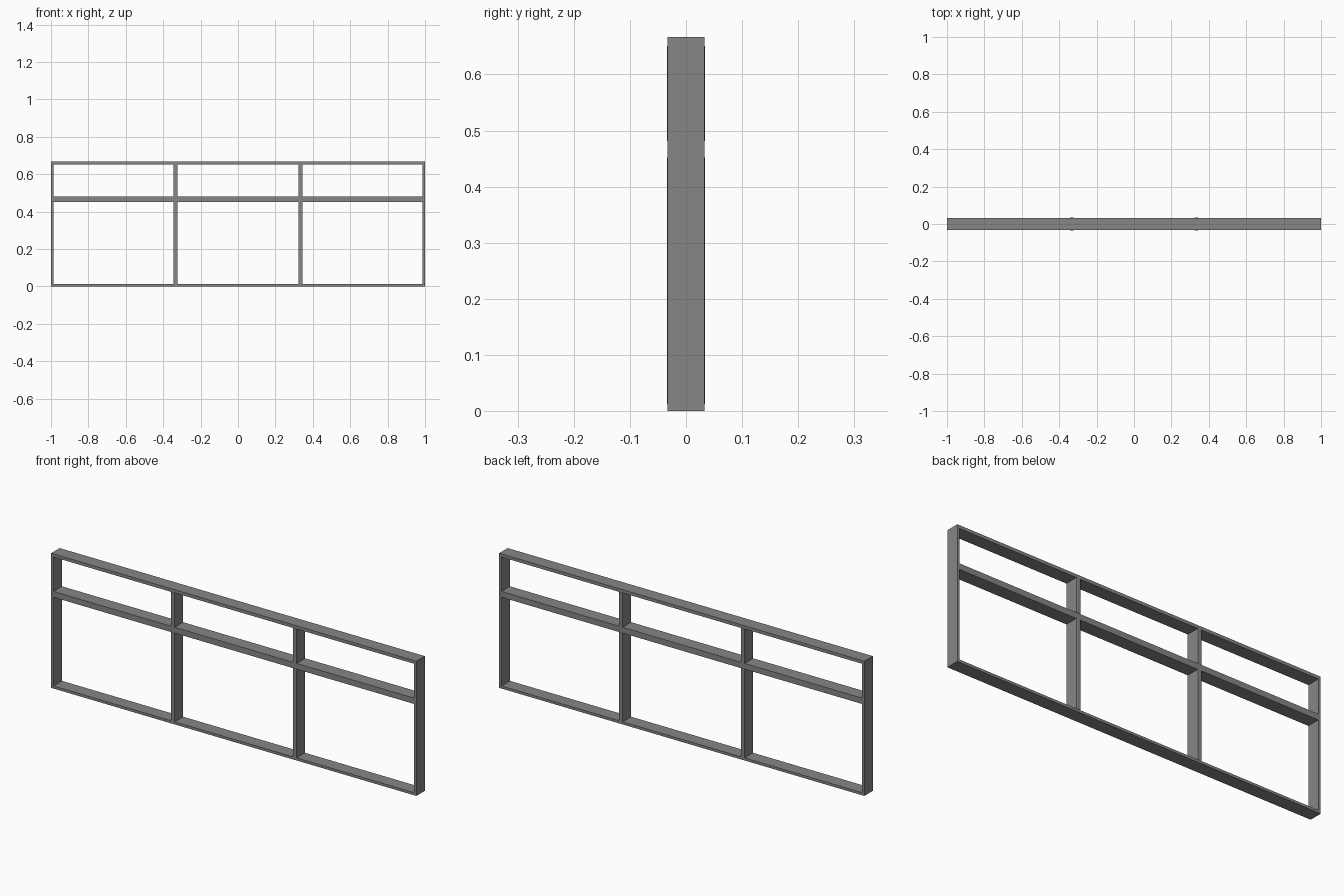
import bpy, bmesh

if "Cube" in bpy.data.objects:
    bpy.data.objects.remove(bpy.data.objects["Cube"])

grey = bpy.data.materials.new("grey_metal")
grey.diffuse_color = (0.24, 0.24, 0.24, 1)
grey.use_nodes = True
grey.node_tree.nodes["Principled BSDF"].inputs["Base Color"].default_value = grey.diffuse_color

D = 0.033      # half depth of the frame
H = 0.667      # total height
SIDE = 0.013   # end stile and sill thickness


def finish(name, bm):
    bmesh.ops.recalc_face_normals(bm, faces=bm.faces)
    me = bpy.data.meshes.new(name)
    bm.to_mesh(me)
    bm.free()
    me.materials.append(grey)
    ob = bpy.data.objects.new(name, me)
    bpy.context.collection.objects.link(ob)
    return ob


def box(name, x0, x1, z0, z1, d=D):
    bm = bmesh.new()
    bmesh.ops.create_cube(bm, size=1)
    for v in bm.verts:
        v.co = ((x0 + x1) / 2 + v.co.x * (x1 - x0), v.co.y * 2 * d,
                (z0 + z1) / 2 + v.co.z * (z1 - z0))
    return finish(name, bm)


def post(name, x, z0, z1):
    # slim upright whose faces stand slightly proud of the frame
    a, b, p = 0.0105, 0.007, 0.0343
    prof = [(-a, -D), (-b, -p), (b, -p), (a, -D),
            (a, D), (b, p), (-b, p), (-a, D)]
    bm = bmesh.new()
    f = bm.faces.new([bm.verts.new((x + px, py, z0)) for px, py in prof])
    r = bmesh.ops.extrude_face_region(bm, geom=[f])
    top = [g for g in r["geom"] if isinstance(g, bmesh.types.BMVert)]
    bmesh.ops.translate(bm, verts=top, vec=(0, 0, z1 - z0))
    return finish(name, bm)


# outer frame
box("bottom_rail", -1, 1, 0, SIDE)
box("top_rail", -1, 1, H - 0.016, H)
box("left_stile", -1, -1 + SIDE, SIDE, H - 0.016)
box("right_stile", 1 - SIDE, 1, SIDE, H - 0.016)

# transom, and the posts above and below it
Z0, Z1 = 0.452, 0.481
box("transom", -1 + SIDE, 1 - SIDE, Z0, Z1)
for side, x in (("left", -0.334), ("right", 0.334)):
    post(side + "_lower_post", x, SIDE, Z0)
    post(side + "_upper_post", x, Z1, H - 0.016)
